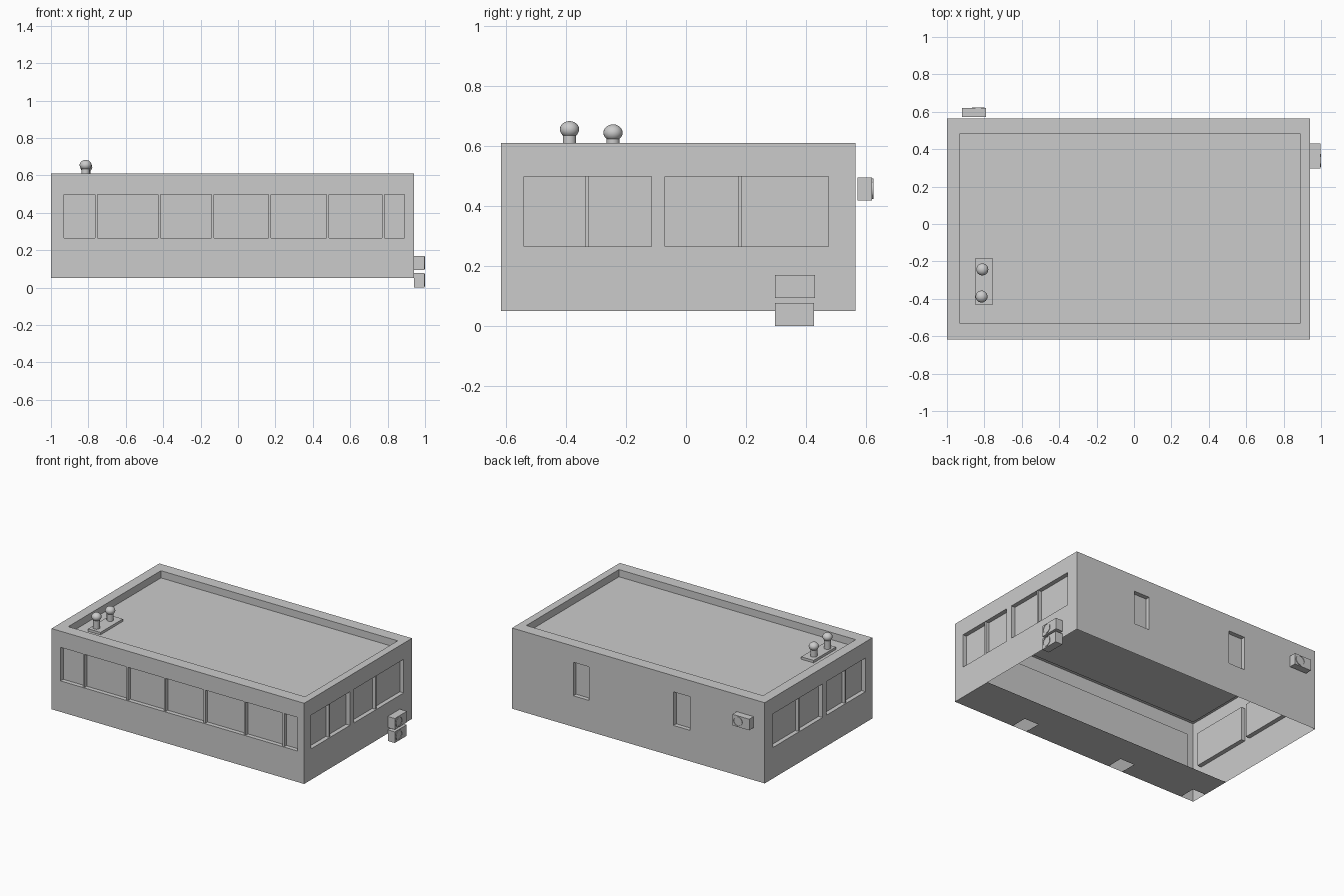
import bpy, bmesh, math
from mathutils import Vector, Matrix

if "Cube" in bpy.data.objects:
    bpy.data.objects.remove(bpy.data.objects["Cube"])

grey = bpy.data.materials.new("plain_grey")
grey.diffuse_color = (0.6, 0.6, 0.6, 1)
grey.use_nodes = True
grey.node_tree.nodes["Principled BSDF"].inputs["Base Color"].default_value = grey.diffuse_color

X0, X1, Y0, Y1 = -1.0, 0.94, -0.617, 0.565
Z0, Z1 = 0.05, 0.61
SILL, HEAD, DEPTH = 0.265, 0.498, 0.03
ROOF = 0.56


def finish(name, bm, smooth=False):
    me = bpy.data.meshes.new(name)
    bm.to_mesh(me)
    bm.free()
    me.materials.append(grey)
    ob = bpy.data.objects.new(name, me)
    bpy.context.collection.objects.link(ob)
    if smooth:
        bpy.context.view_layer.objects.active = ob
        ob.select_set(True)
        bpy.ops.object.shade_smooth_by_angle()
        ob.select_set(False)
    return ob


def quad(bm, *pts):
    bm.faces.new([bm.verts.new(p) for p in pts])


def box(name, a, b):
    bm = bmesh.new()
    a, b = Vector(a), Vector(b)
    bmesh.ops.create_cube(bm, size=1)
    for v in bm.verts:
        v.co = Vector([(a[i] + b[i]) / 2 + v.co[i] * (b[i] - a[i]) for i in range(3)])
    return finish(name, bm)


def wall(name, start, along, length, openings, bars=()):
    """Thin wall seen from outside, left to right, with recessed windows."""
    bm = bmesh.new()
    start, u = Vector(start), Vector(along)
    out = u.cross(Vector((0, 0, 1)))

    def p(s, z, d=0):
        return start + u * s - out * d + Vector((0, 0, z))

    def rect(a, b, z0, z1, d=0):
        quad(bm, p(a, z0, d), p(b, z0, d), p(b, z1, d), p(a, z1, d))

    rect(0, length, Z0, SILL)
    rect(0, length, HEAD, Z1)
    last = 0
    for a, b in openings:
        rect(last, a, SILL, HEAD)
        rect(a, b, SILL, HEAD, DEPTH)
        ring = [(a, SILL), (b, SILL), (b, HEAD), (a, HEAD)]
        for (s, z), (s2, z2) in zip(ring, ring[1:] + ring[:1]):
            quad(bm, p(s, z), p(s2, z2), p(s2, z2, DEPTH), p(s, z, DEPTH))
        last = b
    rect(last, length, SILL, HEAD)
    bmesh.ops.remove_doubles(bm, verts=bm.verts, dist=1e-5)
    finish(name, bm)
    # upright window bars
    for i, c in enumerate(bars):
        box(f"{name}_bar_{i}", p(c - 0.007, SILL, DEPTH), p(c + 0.007, HEAD, 0.006))


W, D = X1 - X0, Y1 - Y0
# walls: front, right, back, left
wall("front_wall", (X0, Y0, 0), (1, 0, 0), W, [(0.07, 1.89)],
     [c - X0 for c in (-0.757, -0.422, -0.135, 0.17, 0.48, 0.777)])
side = [(-0.54, -0.115), (-0.07, 0.475)]
side_bars = (-0.33, 0.18)
wall("right_wall", (X1, Y0, 0), (0, 1, 0), D,
     [(a - Y0, b - Y0) for a, b in side], [c - Y0 for c in side_bars])
wall("back_wall", (X1, Y1, 0), (-1, 0, 0), W, [(0.47, 0.59), (1.24, 1.365)])
wall("left_wall", (X0, Y1, 0), (0, -1, 0), D,
     [(Y1 - b, Y1 - a) for a, b in reversed(side)], [Y1 - c for c in side_bars])

# parapet rim and sunken roof
bm = bmesh.new()


def loop(x0, x1, y0, y1, z):
    return [bm.verts.new(c) for c in ((x0, y0, z), (x1, y0, z), (x1, y1, z), (x0, y1, z))]


rings = [loop(X0, X1, Y0, Y1, Z1), loop(-0.93, 0.888, -0.533, 0.483, Z1),
         loop(-0.93, 0.888, -0.533, 0.483, ROOF)]
for r, s in zip(rings, rings[1:]):
    for i in range(4):
        j = (i + 1) % 4
        bm.faces.new((r[i], r[j], s[j], s[i]))
bm.faces.new(rings[-1])
finish("roof", bm)

# partial floor strip along the front, with square notches
bm = bmesh.new()
edges = [(X0 + 0.1, -0.42), (-0.31, 0.36), (0.47, X1)]
NY, IY = -0.5, -0.3
quad(bm, (X0, NY, Z0), (X0, IY, Z0), (X1, IY, Z0), (X1, NY, Z0))
for a, b in edges:
    quad(bm, (a, Y0, Z0), (a, NY, Z0), (b, NY, Z0), (b, Y0, Z0))
finish("floor_strip", bm)

# roof vents on their base plate
box("vent_base", (-0.85, -0.43, ROOF), (-0.755, -0.185, ROOF + 0.017))
for i, (x, y, z) in enumerate([(-0.815, -0.388, 0.655), (-0.811, -0.243, 0.644)]):
    bm = bmesh.new()
    h = z - ROOF
    bmesh.ops.create_cone(bm, cap_ends=True, segments=24, radius1=0.022, radius2=0.022,
                          depth=h, matrix=Matrix.Translation((x, y, ROOF + h / 2)))
    bmesh.ops.create_uvsphere(bm, u_segments=24, v_segments=12, radius=0.032,
                              matrix=Matrix.Translation((x, y, z)) @ Matrix.Diagonal((1, 1, 0.87, 1)))
    finish(f"roof_vent_{i}", bm, True)


# air conditioners: box with a thin fan ring
def fan_ring(name, centre, rot):
    bm = bmesh.new()
    prof = [(0.034, -0.004), (0.034, 0.004), (0.030, 0.004), (0.030, 0.0005), (0.0, 0.0005)]
    vs = [bm.verts.new((r, 0, z)) for r, z in prof]
    es = [bm.edges.new(e) for e in zip(vs, vs[1:])]
    bmesh.ops.spin(bm, geom=vs + es, cent=(0, 0, 0), axis=(0, 0, 1),
                   angle=2 * math.pi, steps=32)
    bmesh.ops.remove_doubles(bm, verts=bm.verts, dist=1e-5)
    bmesh.ops.recalc_face_normals(bm, faces=bm.faces)
    top = max(bm.faces, key=lambda f: abs(f.normal.z))
    if top.normal.z < 0:
        bmesh.ops.reverse_faces(bm, faces=bm.faces)
    bm.transform(Matrix.Translation(centre) @ rot)
    finish(name, bm, True)


to_right = Matrix.Rotation(math.pi / 2, 4, 'Y')
to_back = Matrix.Rotation(-math.pi / 2, 4, 'X')
for i, (z, y1) in enumerate([(0.0, 0.427), (0.093, 0.43)]):
    box(f"side_cooler_{i}", (X1 + 0.002, 0.297, z), (0.996, y1, z + 0.077))
    fan_ring(f"side_cooler_fan_{i}", (0.996, 0.34, z + 0.04), to_right)
box("back_cooler", (-0.92, 0.572, 0.418), (-0.79, 0.62, 0.495))
fan_ring("back_cooler_fan", (-0.833, 0.62, 0.457), to_back)
